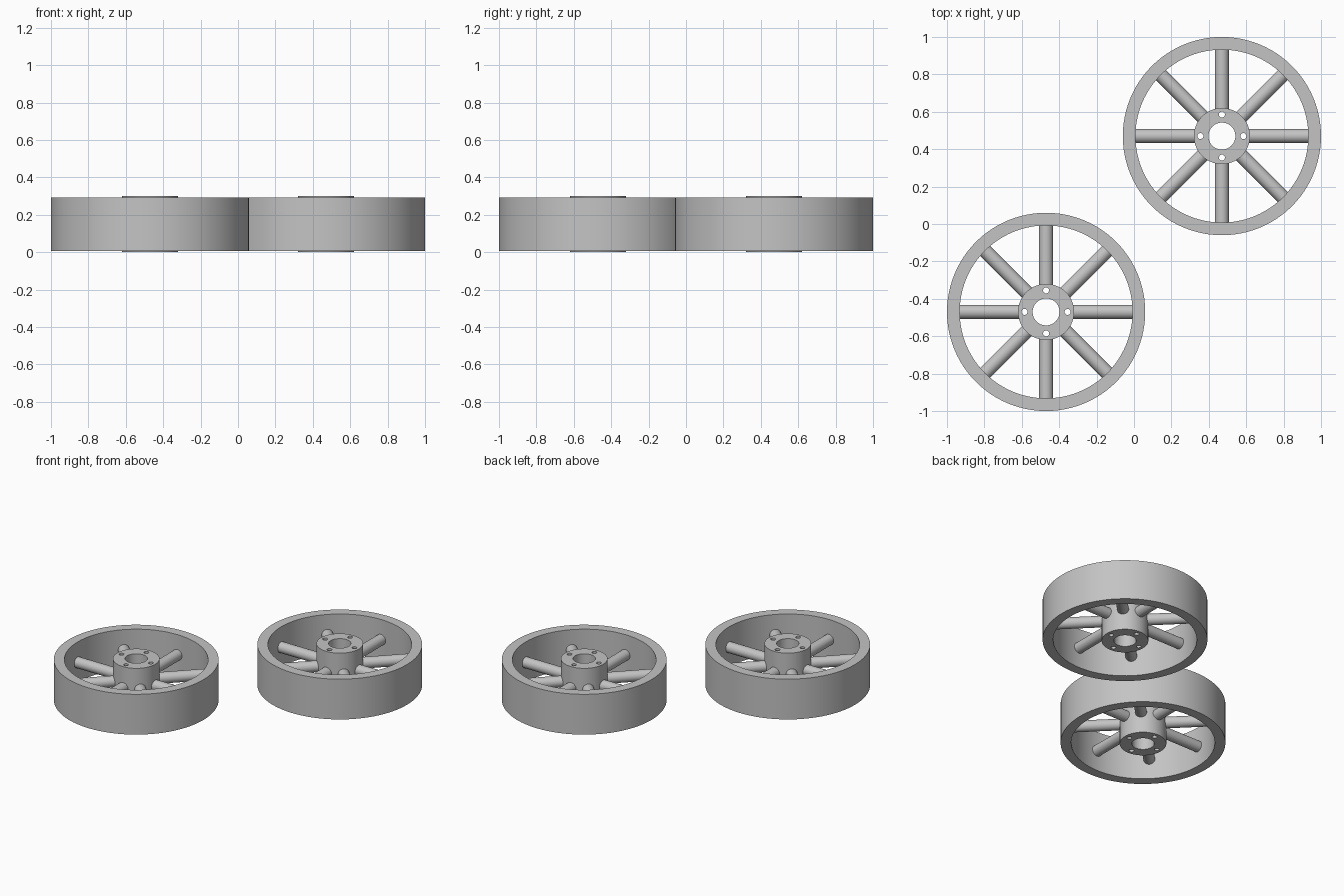
import bpy, bmesh
from math import cos, sin, pi, radians
from mathutils import Matrix, Vector

cube = bpy.data.objects.get("Cube")
if cube:
    bpy.data.objects.remove(cube, do_unlink=True)

grey = bpy.data.materials.new("plain grey")
grey.use_nodes = True
colour = (0.55, 0.55, 0.55, 1)
grey.diffuse_color = colour
grey.node_tree.nodes["Principled BSDF"].inputs["Base Color"].default_value = colour

MID = 0.15            # height of the wheel's middle plane
RIM_R, RIM_INNER, RIM_HALF = 0.53, 0.462, 0.143
HUB_R, BORE_R = 0.15, 0.072
BOLT_R, BOLT_RING = 0.016, 0.115
SPOKE_R, SPOKE_START, SPOKE_END = 0.0375, 0.14, 0.47


def finish(name, bm, location):
    """Turn a bmesh into a grey, smooth-sided object."""
    bmesh.ops.remove_doubles(bm, verts=bm.verts, dist=1e-5)
    bmesh.ops.recalc_face_normals(bm, faces=bm.faces)
    mesh = bpy.data.meshes.new(name)
    bm.to_mesh(mesh)
    bm.free()
    mesh.materials.append(grey)
    obj = bpy.data.objects.new(name, mesh)
    obj.location = location
    bpy.context.collection.objects.link(obj)
    bpy.ops.object.select_all(action='DESELECT')
    obj.select_set(True)
    bpy.context.view_layer.objects.active = obj
    bpy.ops.object.shade_smooth_by_angle(angle=radians(30))
    return obj


def pierced_disc(name, circles, half_height, location):
    """Extrude a filled outline; circles after the first become holes."""
    curve = bpy.data.curves.new(name + " outline", 'CURVE')
    curve.dimensions, curve.fill_mode = '2D', 'BOTH'
    curve.extrude = half_height
    for cx, cy, r, n in circles:
        spline = curve.splines.new('POLY')
        spline.points.add(n - 1)
        spline.use_cyclic_u = True
        for i, p in enumerate(spline.points):
            a = 2 * pi * i / n
            p.co = (cx + r * cos(a), cy + r * sin(a), 0, 1)
    temp = bpy.data.objects.new(name + " outline", curve)
    mesh = bpy.data.meshes.new_from_object(temp)
    bm = bmesh.new()
    bm.from_mesh(mesh)
    for f in bm.faces:
        f.material_index = 0
    bpy.data.objects.remove(temp)
    bpy.data.curves.remove(curve)
    bpy.data.meshes.remove(mesh)
    return finish(name, bm, location)


def spokes(name, location):
    """Eight round bars from the hub to the rim."""
    bm = bmesh.new()
    lay_down = Matrix.Rotation(pi / 2, 4, 'Y')
    reach = Matrix.Translation(((SPOKE_START + SPOKE_END) / 2, 0, 0))
    for i in range(8):
        bmesh.ops.create_cone(
            bm, cap_ends=True, segments=32, radius1=SPOKE_R, radius2=SPOKE_R,
            depth=SPOKE_END - SPOKE_START,
            matrix=Matrix.Rotation(i * pi / 4, 4, 'Z') @ reach @ lay_down)
    return finish(name, bm, location)


# Two identical wheels lying flat, corner to corner
for side, s in (("front", -1), ("back", 1)):
    centre = Vector((s * 0.47, s * 0.47, MID))
    pierced_disc(side + "_wheel_rim",
                 [(0, 0, RIM_R, 96), (0, 0, RIM_INNER, 96)], RIM_HALF, centre)
    bolts = [(BOLT_RING * cos(k * pi / 2), BOLT_RING * sin(k * pi / 2), BOLT_R, 24)
             for k in range(4)]
    pierced_disc(side + "_wheel_hub",
                 [(0, 0, HUB_R, 64), (0, 0, BORE_R, 48)] + bolts, MID, centre)
    spokes(side + "_wheel_spokes", centre)
